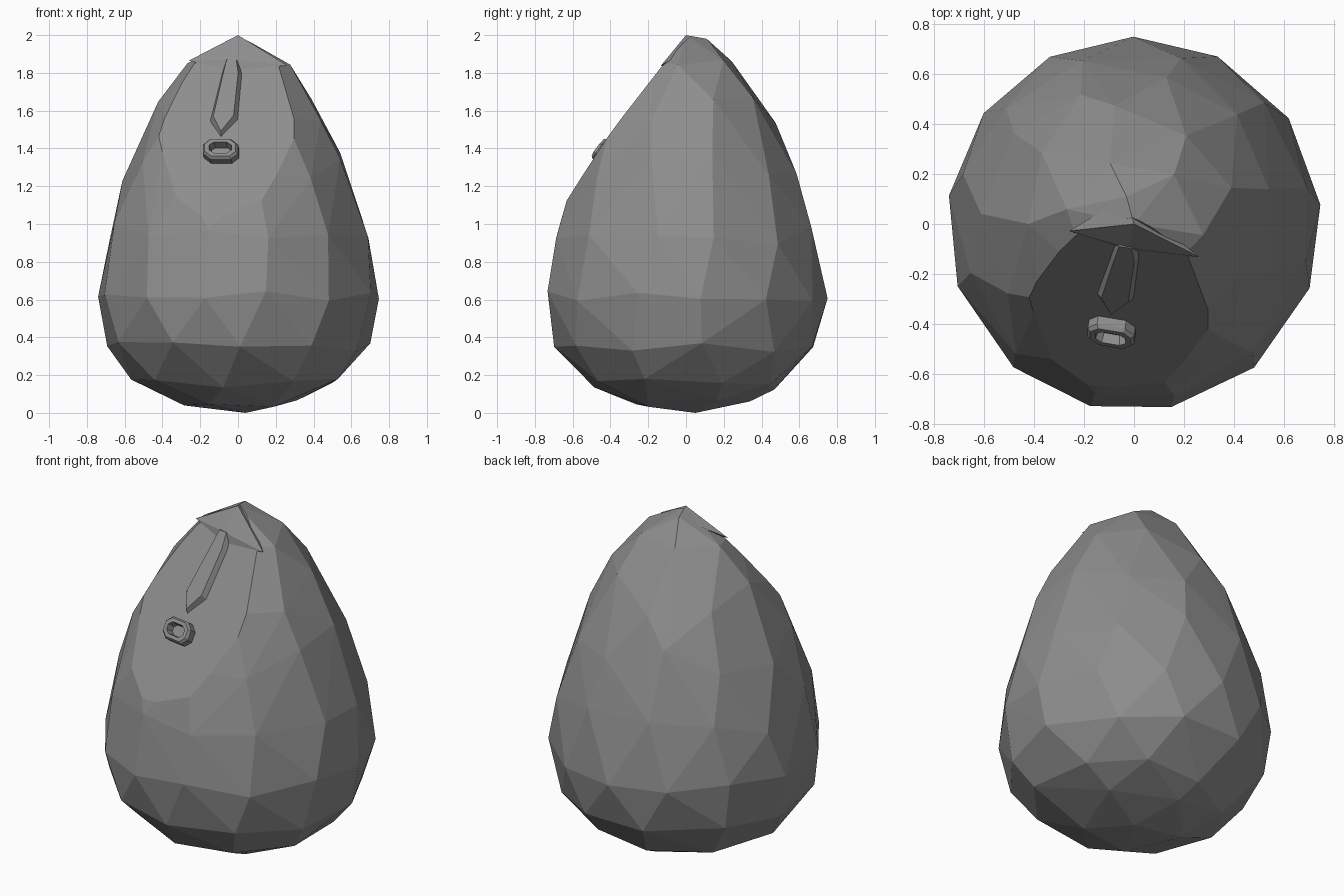
import bpy, bmesh, math, random
from mathutils import Vector

if "Cube" in bpy.data.objects:
    bpy.data.objects.remove(bpy.data.objects["Cube"])

random.seed(4)
stone = bpy.data.materials.new("grey stone")
stone.diffuse_color = (0.27, 0.27, 0.27, 1)
stone.use_nodes = True
stone.node_tree.nodes["Principled BSDF"].inputs["Base Color"].default_value = stone.diffuse_color

# sloping flat on the upper front
N = Vector((-0.132, -0.80, 0.584)).normalized()
P0 = Vector((-0.26, -0.05, 1.86)) - N * 0.015


def on_flat(x, z, h=0.0):
    y = P0.y - (N.x * (x - P0.x) + N.z * (z - P0.z)) / N.y
    return Vector((x, y, z)) + N * h


def finish(name, bm):
    bmesh.ops.recalc_face_normals(bm, faces=bm.faces)
    me = bpy.data.meshes.new(name)
    bm.to_mesh(me)
    bm.free()
    me.materials.append(stone)
    ob = bpy.data.objects.new(name, me)
    bpy.context.collection.objects.link(ob)
    return ob


def hull(points):
    bm = bmesh.new()
    for p in points:
        bm.verts.new(p)
    res = bmesh.ops.convex_hull(bm, input=bm.verts)
    loose = [v for v in bm.verts if not v.link_faces]
    bmesh.ops.delete(bm, geom=loose, context='VERTS')
    return bm


def loft(loops):
    bm = bmesh.new()
    rows = [[bm.verts.new(p) for p in lp] for lp in loops]
    n = len(rows[0])
    for a, b in zip(rows, rows[1:]):
        for i in range(n):
            j = (i + 1) % n
            bm.faces.new((a[i], a[j], b[j], b[i]))
    bm.faces.new(rows[0])
    bm.faces.new(rows[-1])
    return bm


# egg silhouette: height, radius
PROFILE = [(0, .05), (.03, .27), (.1, .43), (.19, .59), (.33, .69), (.43, .73),
           (.6, .75), (.75, .742), (.93, .705), (1.17, .635), (1.4, .55),
           (1.5, .50), (1.69, .40), (1.85, .275), (1.98, .11), (2, 0)]


def radius(z):
    for (z0, r0), (z1, r1) in zip(PROFILE, PROFILE[1:]):
        if z <= z1:
            return r0 + (r1 - r0) * (z - z0) / (z1 - z0)
    return 0


# faceted egg-shaped boulder: jittered rings wrapped in a hull
pts = [Vector((0.04, 0.05, 0)), Vector((0, 0, 2)), Vector((-0.03, 0.11, 1.98))]
for z, count, phase, jit in [(.05, 5, 170, .02), (.15, 9, 60, .04), (.35, 11, 75, .03),
                             (.62, 13, 90, .03), (.95, 12, 105, .06), (1.3, 11, 80, .08),
                             (1.6, 9, 100, .07), (1.85, 6, 50, .02)]:
    for i in range(count):
        zz = z + random.uniform(-jit, jit)
        a = math.radians(phase + 360 * i / count + random.uniform(-3, 3))
        r = radius(zz)
        pts.append(Vector((r * math.cos(a), r * math.sin(a), zz)))
bm = hull(pts)
bmesh.ops.bisect_plane(bm, geom=bm.verts[:] + bm.edges[:] + bm.faces[:],
                       plane_co=P0, plane_no=N, clear_outer=True)
bmesh.ops.holes_fill(bm, edges=[e for e in bm.edges if e.is_boundary])
finish("boulder", bm)

# overhanging cap at the tip
cap = [Vector((0, 0, 2)), Vector((-0.03, 0.11, 1.975)), on_flat(-0.26, 1.865),
       on_flat(0.26, 1.84), on_flat(-0.02, 1.855, 0.025), on_flat(-0.03, 1.805, -0.005)]
finish("tip_cap", hull(cap))

# raised tapering bar with a pointed lower end
shape = [(-.065, 1.87), (-.09, 1.78), (-.15, 1.545), (-.09, 1.46),
         (.0, 1.55), (.022, 1.79), (.005, 1.87)]
base = [on_flat(x, z, -0.005) for x, z in shape]
top = []
for x, z in shape:
    mid = -0.035 - 0.04 * (1.85 - z) / 0.35
    top.append(on_flat(mid + (x - mid) * 0.72, 1.68 + (z - 1.68) * 0.93, 0.028))
finish("raised_bar", loft([base, top]))

# small oval ring below the bar
oval = [(1, -.45), (1, .45), (.6, 1), (-.6, 1), (-1, .45), (-1, -.45), (-.6, -1), (.6, -1)]
loops = []
for sx, sz, h in [(.093, .052, -.01), (.093, .052, .04), (.082, .044, .055),
                  (.06, .028, .055), (.052, .024, .01)]:
    loops.append([on_flat(-0.087 + sx * u, 1.373 + sz * v, h) for u, v in oval])
finish("oval_ring", loft(loops))
